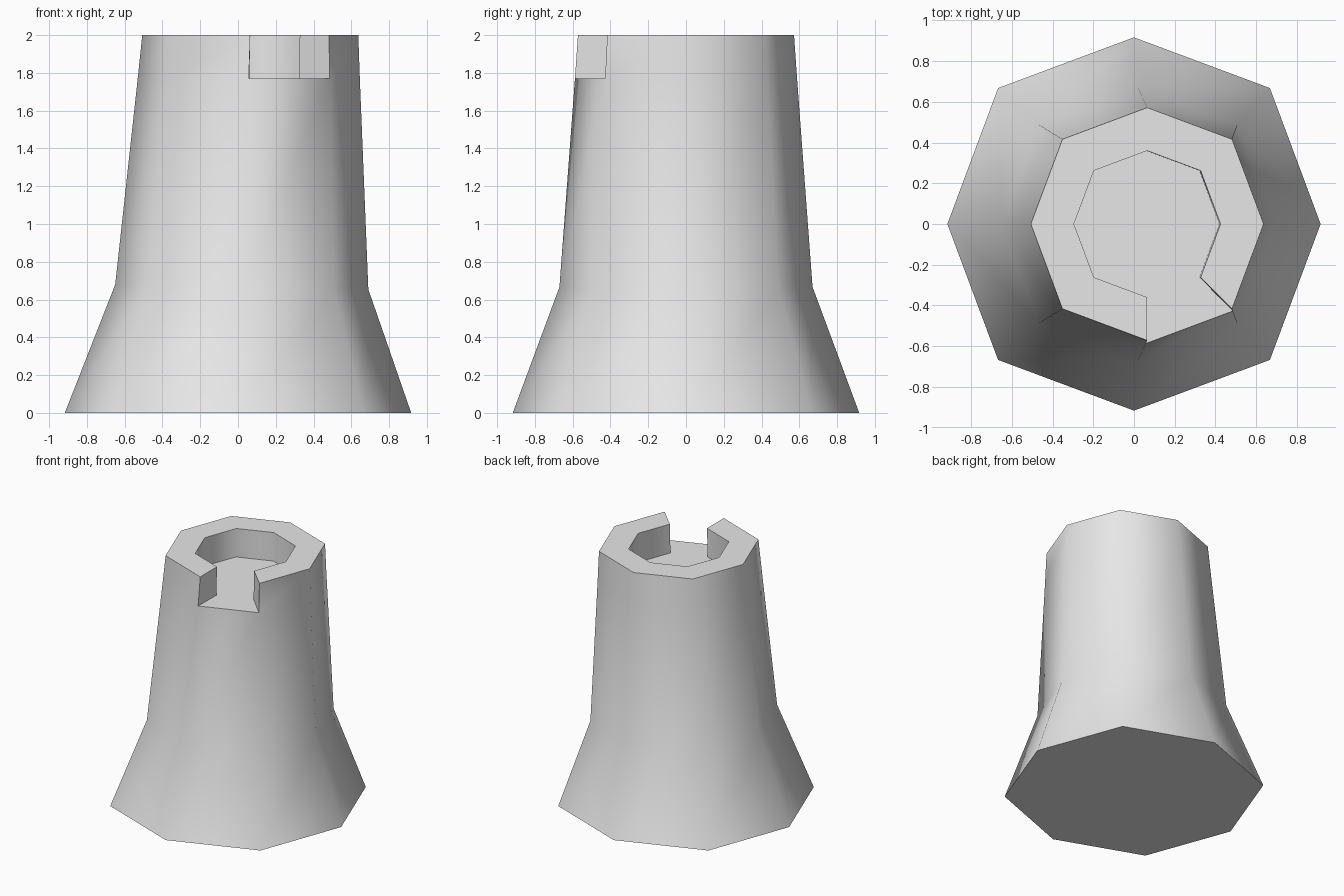
import bpy
import bmesh
import math

old = bpy.data.objects.get("Cube")
if old:
    bpy.data.objects.remove(old, do_unlink=True)

SIDES = 8
NOTCH = 6  # side index of the open slot, between the front and front-left corners

grey = bpy.data.materials.new("plain grey")
grey.use_nodes = True
colour = (0.8, 0.8, 0.8, 1)
grey.diffuse_color = colour
grey.node_tree.nodes["Principled BSDF"].inputs["Base Color"].default_value = colour

bm = bmesh.new()


def ring(centre_x, radius, z, tilt=0.0):
    """Octagon with corners on the axes and slightly wider diagonals."""
    verts = []
    for i in range(SIDES):
        a = i * math.tau / SIDES
        r = radius * (1.03 if i % 2 else 1.0)
        x = r * math.cos(a)
        verts.append(bm.verts.new((centre_x + x, r * math.sin(a), z - tilt * x)))
    return verts


def bridge(lower, upper, skip=None):
    for i in range(SIDES):
        j = (i + 1) % SIDES
        if i != skip:
            bm.faces.new((lower[i], lower[j], upper[j], upper[i]))


base = ring(0.0, 0.917, 0.0)
waist = ring(0.02, 0.67, 0.667, 0.019)
ledge = ring(0.057, 0.588, 1.77)
rim = ring(0.065, 0.572, 2.0)
bore_top = ring(0.065, 0.36, 2.0)
bore_floor = ring(0.06, 0.36, 1.77)

# Flared outer wall, rim and socket, all open at the slot
bm.faces.new(base[::-1])
bridge(base, waist)
bridge(waist, ledge)
bridge(ledge, rim, NOTCH)
bridge(rim, bore_top, NOTCH)
bridge(bore_top, bore_floor, NOTCH)
bm.faces.new(bore_floor)

# Slot floor and its two side walls
a, b = NOTCH, NOTCH + 1
bm.faces.new((ledge[a], ledge[b], bore_floor[b], bore_floor[a]))
for i in (a, b):
    bm.faces.new((ledge[i], bore_floor[i], bore_top[i], rim[i]))
bmesh.ops.recalc_face_normals(bm, faces=bm.faces)

mesh = bpy.data.meshes.new("slotted_pillar")
bm.to_mesh(mesh)
bm.free()
mesh.materials.append(grey)
pillar = bpy.data.objects.new("slotted_pillar", mesh)
bpy.context.collection.objects.link(pillar)

# Smooth octagonal walls, sharp rims
bpy.ops.object.select_all(action="DESELECT")
pillar.select_set(True)
bpy.context.view_layer.objects.active = pillar
bpy.ops.object.shade_smooth_by_angle(angle=math.radians(55))
